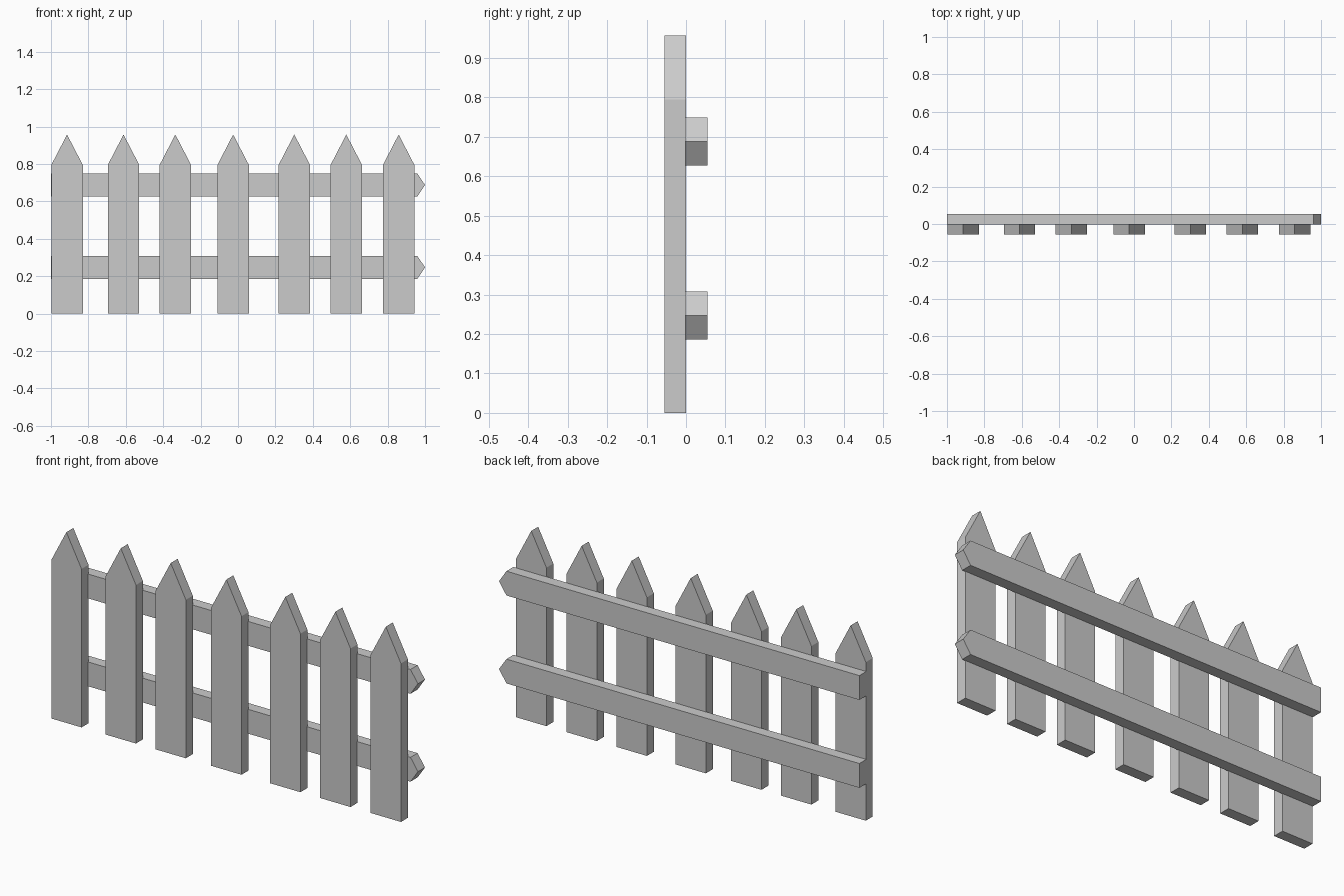
import bpy, bmesh

if "Cube" in bpy.data.objects:
    bpy.data.objects.remove(bpy.data.objects["Cube"])


def slab(name, profile, y0, y1):
    """Extrude an (x, z) outline from y0 to y1."""
    bm = bmesh.new()
    face = bm.faces.new([bm.verts.new((x, y0, z)) for x, z in profile])
    ext = bmesh.ops.extrude_face_region(bm, geom=[face])
    verts = [g for g in ext["geom"] if isinstance(g, bmesh.types.BMVert)]
    bmesh.ops.translate(bm, verts=verts, vec=(0, y1 - y0, 0))
    bmesh.ops.recalc_face_normals(bm, faces=bm.faces)
    mesh = bpy.data.meshes.new(name)
    bm.to_mesh(mesh)
    bm.free()
    obj = bpy.data.objects.new(name, mesh)
    bpy.context.collection.objects.link(obj)
    return obj


# Pointed pickets, unevenly spaced
HALF, SHOULDER, TIP = 0.084, 0.795, 0.957
centres = [-0.914, -0.612, -0.335, -0.026, 0.301, 0.579, 0.859]
for i, c in enumerate(centres, 1):
    slab(f"picket_{i}",
         [(c - HALF, 0), (c + HALF, 0), (c + HALF, SHOULDER),
          (c, TIP), (c - HALF, SHOULDER)],
         -0.055, 0.0)

# Horizontal rails behind, flat at the left and pointed at the right
for name, z in (("lower_rail", 0.247), ("upper_rail", 0.688)):
    h = 0.061
    slab(name,
         [(-1, z - h), (0.959, z - h), (1, z), (0.959, z + h), (-1, z + h)],
         -0.002, 0.054)
